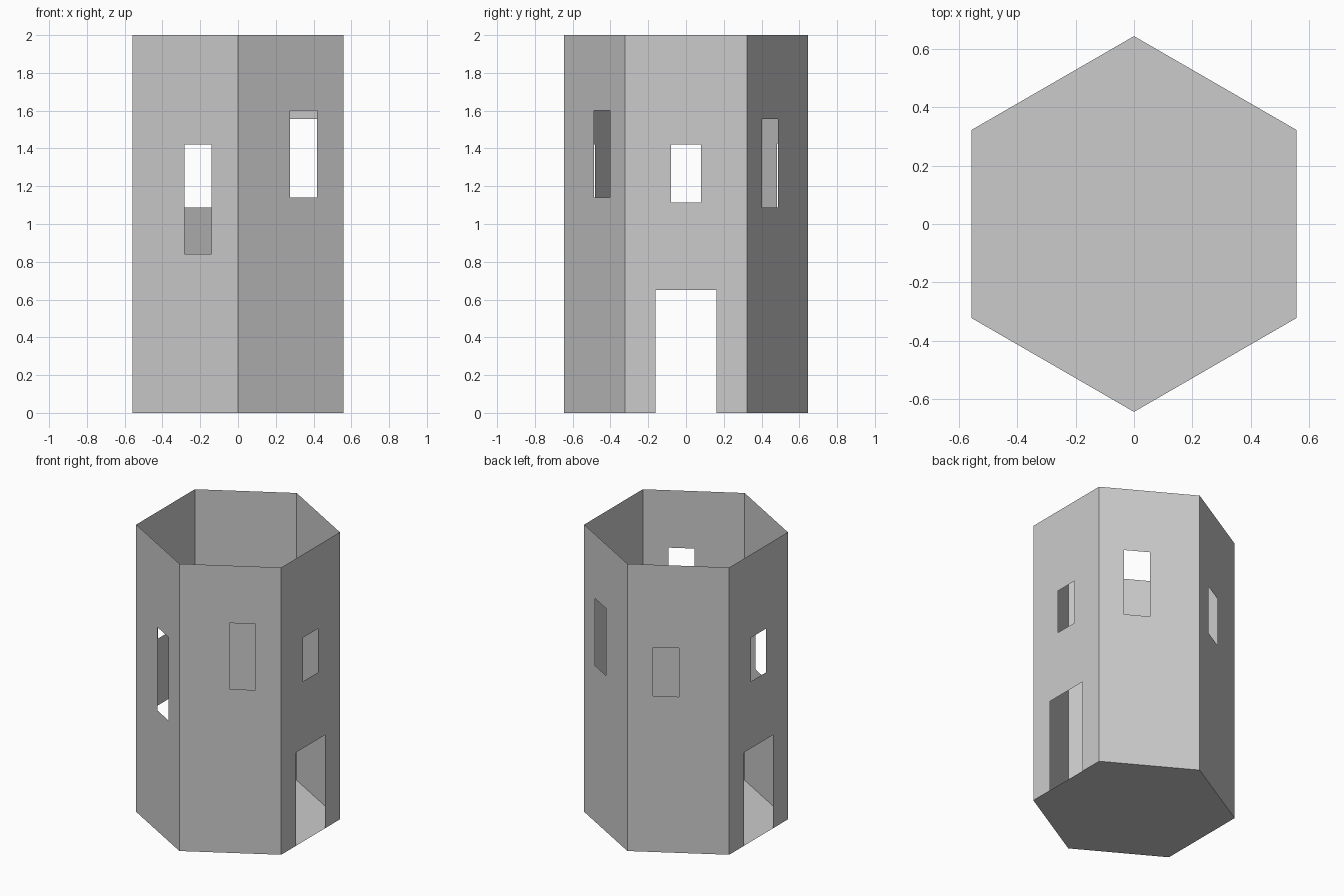
import bpy, bmesh, math

if "Cube" in bpy.data.objects:
    bpy.data.objects.remove(bpy.data.objects["Cube"])

R, H = 0.645, 2.0
corners = [(R * math.cos(math.radians(60 * k - 90)),
            R * math.sin(math.radians(60 * k - 90))) for k in range(6)]

# Openings per wall: (start, end along wall as fraction, bottom z, top z)
door, slot = (0.25, 0.75, 0.0, 0.65), (0.375, 0.625, 1.115, 1.42)
walls = [
    [(0.492, 0.75, 1.14, 1.60)],     # front right
    [door, slot],                    # right
    [(0.25, 0.508, 1.087, 1.555)],   # back right
    [(0.25, 0.508, 1.087, 1.425)],   # back left
    [door, slot],                    # left
    [(0.492, 0.75, 0.84, 1.42)],     # front left
]


def finish(bm, name):
    mesh = bpy.data.meshes.new(name)
    bm.to_mesh(mesh)
    bm.free()
    bpy.context.collection.objects.link(bpy.data.objects.new(name, mesh))


# Thin open-topped walls: each panel is a grid of cells minus its openings
bm = bmesh.new()
for k, openings in enumerate(walls):
    (ax, ay), (bx, by) = corners[k], corners[(k + 1) % 6]
    us = sorted({0, 1} | {u for o in openings for u in o[:2]})
    zs = sorted({0, H} | {z for o in openings for z in o[2:]})
    for u0, u1 in zip(us, us[1:]):
        for z0, z1 in zip(zs, zs[1:]):
            um, zm = (u0 + u1) / 2, (z0 + z1) / 2
            if any(o[0] < um < o[1] and o[2] < zm < o[3] for o in openings):
                continue
            bm.faces.new([bm.verts.new((ax + (bx - ax) * u, ay + (by - ay) * u, z))
                          for u, z in ((u0, z0), (u1, z0), (u1, z1), (u0, z1))])
bmesh.ops.remove_doubles(bm, verts=bm.verts, dist=1e-4)
bmesh.ops.dissolve_limit(bm, angle_limit=0.01, verts=bm.verts, edges=bm.edges)
finish(bm, "tower_walls")

# Hexagonal floor, facing down
bm = bmesh.new()
bm.faces.new([bm.verts.new((x, y, 0)) for x, y in reversed(corners)])
finish(bm, "tower_floor")
